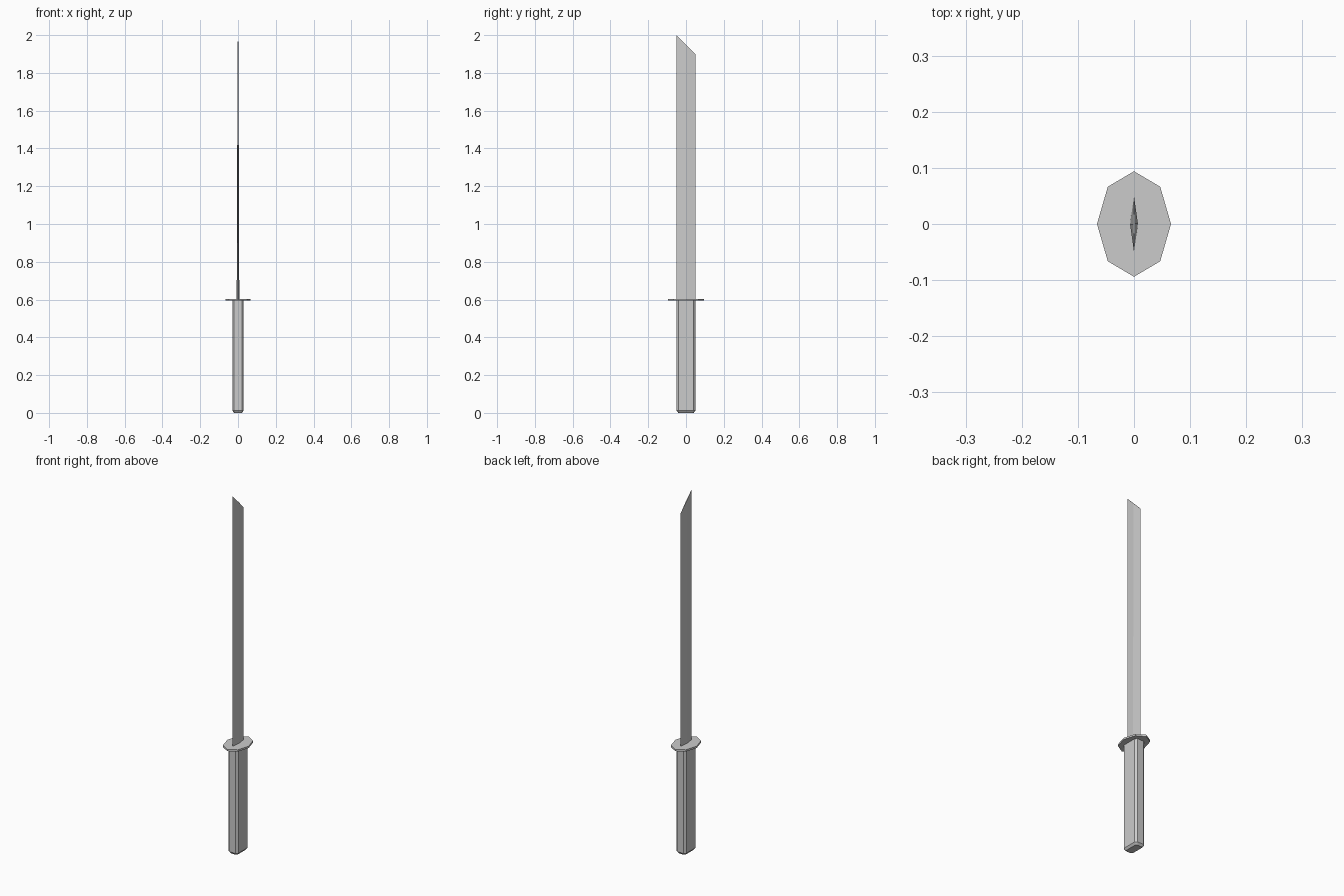
import bpy, bmesh
from math import sin, cos, pi

if "Cube" in bpy.data.objects:
    bpy.data.objects.remove(bpy.data.objects["Cube"])


def loft(name, rings):
    """Skin a stack of equal-length point rings and cap both ends."""
    bm = bmesh.new()
    vs = [[bm.verts.new(p) for p in ring] for ring in rings]
    n = len(vs[0])
    for a, b in zip(vs, vs[1:]):
        for i in range(n):
            j = (i + 1) % n
            bm.faces.new((a[i], a[j], b[j], b[i]))
    bm.faces.new(vs[0][::-1])
    bm.faces.new(vs[-1])
    bmesh.ops.recalc_face_normals(bm, faces=bm.faces)
    me = bpy.data.meshes.new(name)
    bm.to_mesh(me)
    bm.free()
    ob = bpy.data.objects.new(name, me)
    bpy.context.collection.objects.link(ob)
    return ob


def chamfered(hx, hy, c, z):
    return [(hx, -hy + c, z), (hx, hy - c, z), (hx - c, hy, z), (-hx + c, hy, z),
            (-hx, hy - c, z), (-hx, -hy + c, z), (-hx + c, -hy, z), (hx - c, -hy, z)]


def octagon(rx, ry, z):
    return [(rx * cos(i * pi / 4), ry * sin(i * pi / 4), z) for i in range(8)]


# handle: chamfered bar with a bevelled pommel end
loft("handle", [chamfered(0.021, 0.041, 0.008, 0.0),
                chamfered(0.03, 0.05, 0.01, 0.012),
                chamfered(0.03, 0.05, 0.01, 0.597)])

# guard: thin oval octagon plate
loft("guard", [octagon(0.066, 0.094, 0.594), octagon(0.066, 0.094, 0.604)])

# blade: diamond section, thinning toward a slanted tip
loft("blade", [[(0, -0.05, 0.6), (0.007, 0, 0.6), (0, 0.05, 0.6), (-0.007, 0, 0.6)],
               [(0, -0.05, 2.0), (0.002, 0, 1.95), (0, 0.05, 1.9), (-0.002, 0, 1.95)]])
